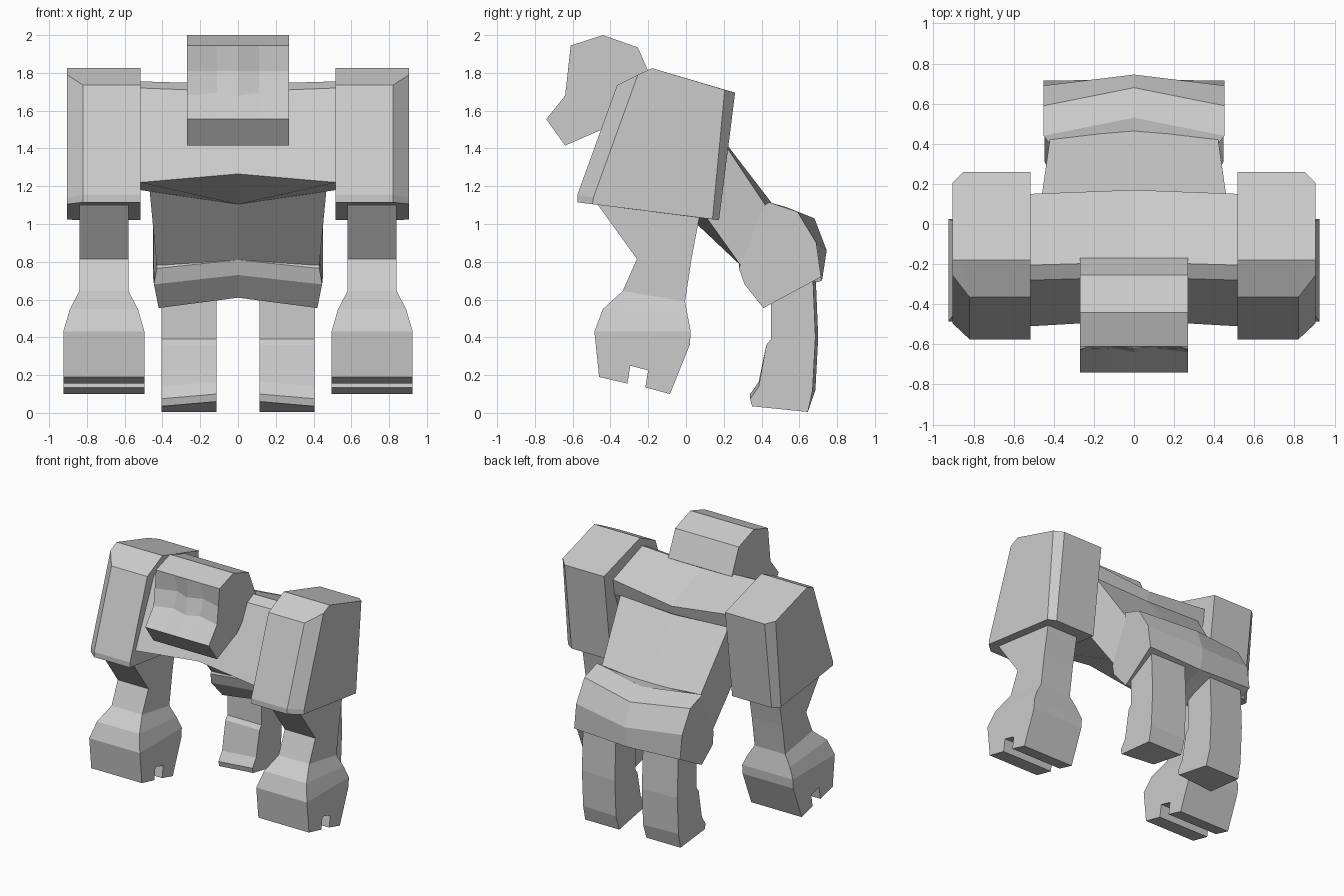
import bpy
import bmesh

cube = bpy.data.objects.get("Cube")
if cube:
    bpy.data.objects.remove(cube, do_unlink=True)

stone = bpy.data.materials.new("light_grey_stone")
stone.use_nodes = True
GREY = (0.6, 0.6, 0.6, 1.0)
stone.diffuse_color = GREY
bsdf = stone.node_tree.nodes["Principled BSDF"]
bsdf.inputs["Base Color"].default_value = GREY
bsdf.inputs["Roughness"].default_value = 0.8


def section(x, profile):
    """Side profile of (y, z) points placed at x (one value, or one per point)."""
    xs = x if isinstance(x, list) else [x] * len(profile)
    return [(px, y, z) for px, (y, z) in zip(xs, profile)]


def skin(name, sections, cap_start=True, cap_end=True):
    """Bridge matching sections into a flat shaded shell, mirrored across x."""
    bm = bmesh.new()
    rings = [[bm.verts.new(p) for p in s] for s in sections]
    for a, b in zip(rings, rings[1:]):
        n = len(a)
        for i in range(n):
            j = (i + 1) % n
            bm.faces.new((a[i], a[j], b[j], b[i]))
    if cap_start:
        bm.faces.new(rings[0][::-1])
    if cap_end:
        bm.faces.new(rings[-1])
    bmesh.ops.remove_doubles(bm, verts=bm.verts, dist=0.0005)
    bmesh.ops.recalc_face_normals(bm, faces=bm.faces)
    mesh = bpy.data.meshes.new(name)
    bm.to_mesh(mesh)
    bm.free()
    mesh.materials.append(stone)
    obj = bpy.data.objects.new(name, mesh)
    bpy.context.collection.objects.link(obj)
    mirror = obj.modifiers.new("mirror", "MIRROR")
    mirror.use_clip = True
    return obj


# Head: brow, muzzle and shallow eye sockets
def head_profile(socket, edge):
    return [(-0.44, 2.0), (-0.61, 1.945), (-0.625 + socket, 1.81),
            (-0.64 + socket * 0.4, 1.68 + edge), (-0.74, 1.555), (-0.64, 1.415),
            (-0.4, 1.52), (-0.17, 1.74), (-0.255, 1.935)]


skin("head", [section(0.27, head_profile(0, 0)),
              section(0.11, head_profile(0.05, 0.015)),
              section(0, head_profile(0.005, 0))], cap_end=False)

# Chest: wedge with a raised centre line underneath
skin("chest", [
    section(0.52, [(-0.205, 1.755), (-0.28, 1.72), (-0.51, 1.22),
                   (0.0, 1.18), (0.135, 1.52), (0.15, 1.63)]),
    section(0, [(-0.19, 1.74), (-0.265, 1.70), (-0.48, 1.265),
                (-0.06, 1.105), (0.14, 1.5), (0.17, 1.57)]),
], cap_end=False)

# Waist: tapered trunk leaning back to the hips
skin("waist", [
    section([0.47, 0.46, 0.42, 0.43],
            [(-0.01, 1.2), (0.14, 1.52), (0.42, 1.1), (0.29, 0.78)]),
    section(0, [(-0.06, 1.11), (0.15, 1.5), (0.47, 1.09), (0.28, 0.81)]),
], cap_end=False)

# Hips: faceted block with a ridge down the middle
skin("hips", [
    section([0.42, 0.45, 0.45, 0.45, 0.45, 0.42, 0.445, 0.43],
            [(0.40, 1.09), (0.44, 1.115), (0.59, 1.065), (0.69, 0.9),
             (0.715, 0.72), (0.41, 0.555), (0.31, 0.68), (0.28, 0.765)]),
    section(0, [(0.46, 1.10), (0.53, 1.09), (0.68, 1.03), (0.745, 0.86),
                (0.72, 0.7), (0.42, 0.61), (0.30, 0.73), (0.28, 0.81)]),
], cap_end=False)

# Upper arms: big slanted blocks, chamfered on the outer corners
arm_block = [(-0.18, 1.825), (-0.365, 1.735), (-0.575, 1.155),
             (-0.575, 1.115), (0.175, 1.02), (0.26, 1.695)]
arm_outer = [(-0.18, 1.825), (-0.255, 1.79), (-0.49, 1.14),
             (-0.495, 1.105), (0.14, 1.025), (0.205, 1.71)]
skin("upper_arms", [
    section(0.515, arm_block),
    section([0.86, 0.82, 0.82, 0.82, 0.85, 0.85], arm_block),
    section(0.905, arm_outer),
])


# Forearms: rings of (inner x, outer x, front point, back point)
def ring(x0, x1, front, back):
    return [(x0, *front), (x1, *front), (x1, *back), (x0, *back)]


skin("forearms", [
    ring(0.58, 0.84, (-0.53, 1.19), (0.1, 1.19)),
    ring(0.58, 0.84, (-0.26, 0.815), (0.03, 0.82)),
    ring(0.58, 0.84, (-0.335, 0.645), (-0.005, 0.59)),
    ring(0.53, 0.89, (-0.44, 0.55), (0.01, 0.51)),
    ring(0.495, 0.925, (-0.485, 0.43), (0.025, 0.43)),
], cap_end=False)

# Fists: profile with a notch cut across the underside
fist = [(-0.485, 0.43), (-0.46, 0.19), (-0.31, 0.155), (-0.295, 0.25),
        (-0.2, 0.225), (-0.215, 0.135), (-0.085, 0.1), (0.02, 0.36), (0.025, 0.43)]
skin("fists", [section(0.495, fist), section(0.925, fist)])

# Legs: straight posts with small toes, slightly skewed inwards
leg = [(0.45, 0.64), (0.45, 0.39), (0.425, 0.36), (0.385, 0.14), (0.34, 0.075),
       (0.35, 0.035), (0.645, 0.005), (0.67, 0.12), (0.685, 0.4), (0.67, 0.76)]
leg_inner = [(y + (0.015 if y > 0.65 else 0), z + (0.025 if z < 0.2 and y < 0.4 else 0))
             for y, z in leg]
skin("legs", [section(0.115, leg_inner), section(0.405, leg)])
